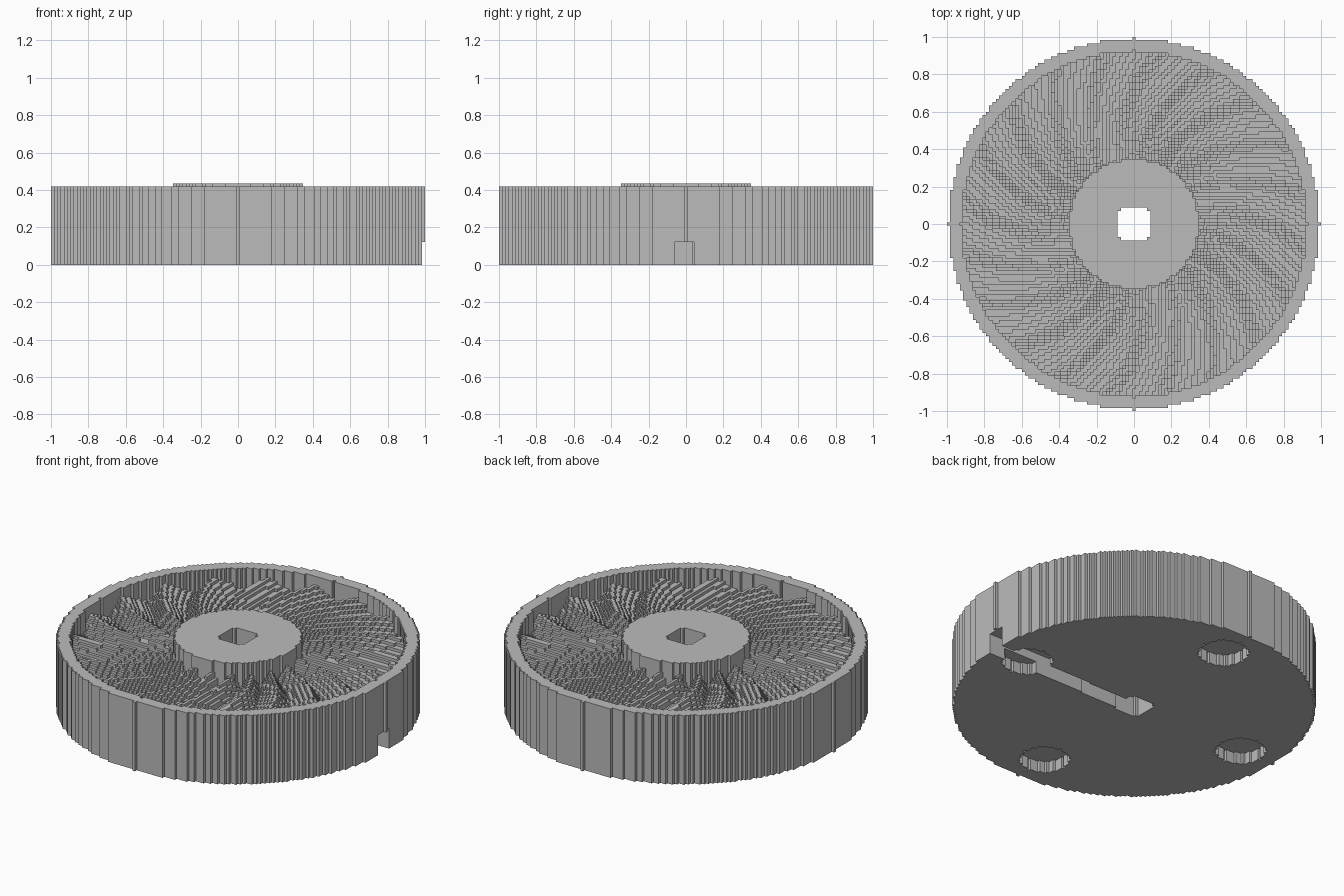
import bpy, bmesh
from math import hypot, atan2, tau

cube = bpy.data.objects.get("Cube")
if cube:
    bpy.data.objects.remove(cube, do_unlink=True)

RADIUS = 57                      # outer radius in cells
CELL = 2 / (2 * RADIUS + 1)      # size of one cubic cell
RIM_INNER = 53
RIM_TOP, HUB_TOP = 24, 25
BLADES = 20

grey = bpy.data.materials.new("plain grey")
grey.use_nodes = True
grey.diffuse_color = (0.5, 0.5, 0.5, 1)
grey.node_tree.nodes["Principled BSDF"].inputs["Base Color"].default_value = (0.5, 0.5, 0.5, 1)


# Underside: four round pockets and one cable channel running to the rim
def underside(i, j):
    if i > 0 and -3 <= j <= 2:
        return 7
    for px, py in ((44, 0), (-44, 0), (0, 44), (0, -44)):
        if hypot(i - px, j - py) <= 8:
            return 4
    return 0


# Each part gives the top level of a column, or None outside the part
def rim_top(i, j):
    return RIM_TOP if RIM_INNER < hypot(i, j) <= RADIUS else None


# The hub has an even number of cells, so it sits half a cell off the grid
def hub_top(i, j):
    r = hypot(i + 0.5, j - 0.5)
    in_bore = r < 6 and -5 <= i <= 4 and -4 <= j <= 5
    return HUB_TOP if r <= 20 and not in_bore else None


def blade_top(i, j):
    r = hypot(i, j)
    if not 18.5 < r <= RIM_INNER:
        return None
    angle = atan2(j, i) + 0.7 * (r * CELL - 0.35)
    phase = angle * BLADES / tau % 1
    ramp = phase / 0.65 if phase < 0.65 else (1 - phase) / 0.35
    return round(16 + 5 * ramp)


def build_part(name, top, shift=0):
    span = range(-RADIUS, RADIUS + 1)
    columns = {}
    for i in span:
        for j in span:
            level = top(i, j)
            if level is not None:
                columns[i, j] = (underside(i, j), level)

    bm = bmesh.new()
    cache = {}

    def vert(x, y, z):
        key = (x, y, z)
        if key not in cache:
            cache[key] = bm.verts.new(((x - 0.5 + shift) * CELL, (y - 0.5 - shift) * CELL, z * CELL))
        return cache[key]

    def quad(*corners):
        bm.faces.new([vert(*c) for c in corners])

    for (i, j), (low, high) in columns.items():
        ring = ((i, j), (i + 1, j), (i + 1, j + 1), (i, j + 1))
        quad(*[(*c, high) for c in ring])
        quad(*[(*c, low) for c in reversed(ring)])
        # Walls only where the neighbouring column leaves a side exposed
        for k, (di, dj) in enumerate(((0, -1), (1, 0), (0, 1), (-1, 0))):
            a, b = ring[k], ring[(k + 1) % 4]
            n_low, n_high = columns.get((i + di, j + dj), (high, high))
            for z0, z1 in ((low, min(high, n_low)), (max(low, n_high), high)):
                if z0 < z1:
                    quad((*a, z0), (*b, z0), (*b, z1), (*a, z1))

    mesh = bpy.data.meshes.new(name)
    bm.to_mesh(mesh)
    bm.free()
    mesh.materials.append(grey)
    bpy.context.collection.objects.link(bpy.data.objects.new(name, mesh))


build_part("outer_rim", rim_top)
build_part("centre_hub", hub_top, shift=0.5)
build_part("swirl_blades", blade_top)
